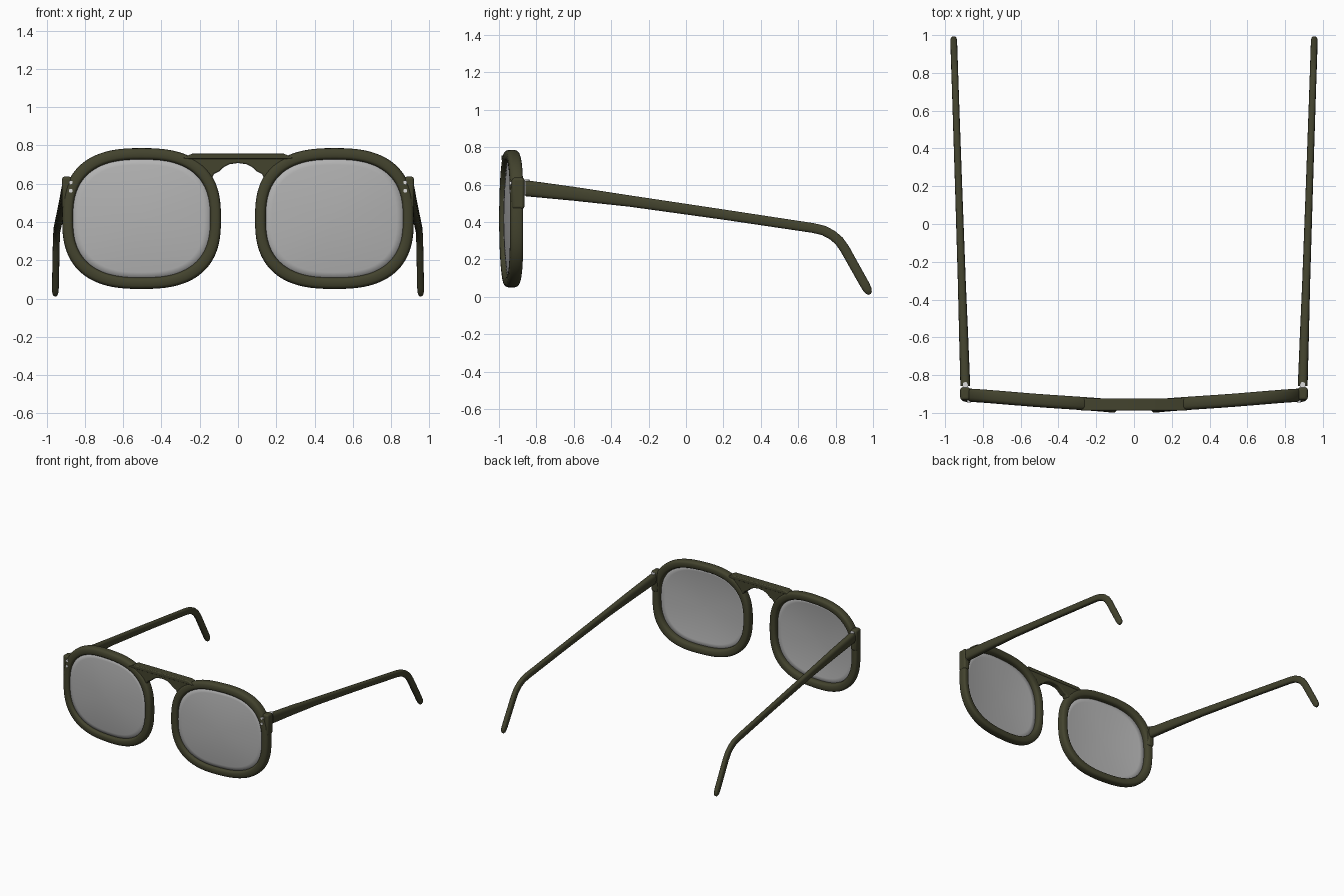
import bpy, bmesh, math
from mathutils import Vector

cube = bpy.data.objects.get("Cube")
if cube:
    bpy.data.objects.remove(cube, do_unlink=True)


def material(name, rgb, rough):
    m = bpy.data.materials.new(name)
    m.use_nodes = True
    m.diffuse_color = (*rgb, 1)
    bsdf = m.node_tree.nodes["Principled BSDF"]
    bsdf.inputs["Base Color"].default_value = (*rgb, 1)
    bsdf.inputs["Roughness"].default_value = rough
    return m


OLIVE = material("dark olive acetate", (0.056, 0.056, 0.027), 0.5)
GLASS = material("grey lens", (0.45, 0.45, 0.45), 0.5)
METAL = material("silver metal", (0.7, 0.7, 0.7), 0.5)

CX, CZ = 0.504, 0.418            # lens centre
INNER, OUTER = (0.358, 0.308), (0.415, 0.368)


def power(angle, n):
    """Point on a unit superellipse."""
    c, s = math.cos(angle), math.sin(angle)
    return (math.copysign(abs(c) ** (2 / n), c), math.copysign(abs(s) ** (2 / n), s))


def angles(n):
    return [2 * math.pi * i / n for i in range(n)]


def front_y(x, z):
    """Wrapped, slightly domed middle surface of the front."""
    return -0.965 + 0.074 * x * x + 0.1 * (z - CZ) ** 2


def finish(name, bm, mat, mirror=True, bevel=0):
    bmesh.ops.recalc_face_normals(bm, faces=bm.faces[:])
    me = bpy.data.meshes.new(name)
    bm.to_mesh(me)
    bm.free()
    me.materials.append(mat)
    ob = bpy.data.objects.new(name, me)
    bpy.context.collection.objects.link(ob)
    bpy.ops.object.select_all(action="DESELECT")
    ob.select_set(True)
    bpy.context.view_layer.objects.active = ob
    bpy.ops.object.shade_smooth_by_angle(angle=math.radians(40))
    if bevel:
        b = ob.modifiers.new("soft edges", "BEVEL")
        b.width, b.segments = bevel, 3
    if mirror:
        ob.modifiers.new("other side", "MIRROR")
    return ob


def loft(rings, closed=False, caps=True):
    """Skin a list of equal-length point rings."""
    bm = bmesh.new()
    loops = [[bm.verts.new(p) for p in ring] for ring in rings]
    pairs = list(zip(loops, loops[1:]))
    if closed:
        pairs.append((loops[-1], loops[0]))
    for a, b in pairs:
        for i in range(len(a)):
            j = (i + 1) % len(a)
            bm.faces.new((a[i], a[j], b[j], b[i]))
    if caps and not closed:
        bm.faces.new(loops[0])
        bm.faces.new(loops[-1])
    return bm


# Rims: a rounded section swept round the lens opening
rings = []
for t in angles(96):
    px, pz = power(t, 2.6)
    ring = []
    for a in angles(20):
        u, v = power(a, 3)
        k = (u + 1) / 2
        x = CX + px * (INNER[0] + (OUTER[0] - INNER[0]) * k)
        z = CZ + pz * (INNER[1] + (OUTER[1] - INNER[1]) * k)
        ring.append((x, front_y(x, z) + 0.035 * v, z))
    rings.append(ring)
finish("rims", loft(rings, closed=True), OLIVE)

# Lenses: domed sheets seated in the rims
rings = []
for i in range(9):
    r = 1.04 * (1 - i / 8) + 0.002
    ring = []
    for t in angles(64):
        px, pz = power(t, 2.6)
        x, z = CX + px * INNER[0] * r, CZ + pz * INNER[1] * r
        ring.append((x, front_y(x, z) - 0.01 - 0.012 * (1 - r * r), z))
    rings.append(ring)
bm = loft(rings, caps=False)
bm.faces.new([v for v in bm.verts][-64:])
lens = finish("lenses", bm, GLASS)
lens.modifiers.new("thickness", "SOLIDIFY").thickness = 0.006


def plate(name, outline, y0, y1, bevel):
    """Extrude an x-z outline from y0 to y1."""
    bm = loft([[(x, y, z) for x, z in outline] for y in (y0, y1)])
    return finish(name, bm, OLIVE, mirror=False, bevel=bevel)


# Keyhole bridge and the flat bar across its top
half = [(0.25, 0.75), (0.32, 0.73), (0.19, 0.64), (0.135, 0.63), (0.125, 0.652),
        (0.098, 0.664), (0.078, 0.684), (0.045, 0.702)]
plate("keyhole_bridge", half + [(0, 0.708)] + [(-x, z) for x, z in reversed(half)],
      -0.98, -0.928, 0.008)
bar = [(0.24, 0.757), (0.3, 0.73)]
plate("brow_bar", bar + [(-x, z) for x, z in reversed(bar)], -0.987, -0.923, 0.006)


def block(name, lo, hi, bevel):
    bm = bmesh.new()
    bmesh.ops.create_cube(bm, size=1)
    for v in bm.verts:
        v.co = [l + (h - l) * (c + 0.5) for l, h, c in zip(lo, hi, v.co)]
    return finish(name, bm, OLIVE, bevel=bevel)


# End pieces at the outer upper corners
block("end_pieces", (0.868, -0.932, 0.47), (0.92, -0.864, 0.637), 0.014)

# Temples: tapered rounded section along a bent path (y, z, half width, half height)
path = [(-0.858, 0.581, 0.026, 0.043), (-0.6, 0.551, 0.024, 0.037),
        (-0.3, 0.512, 0.021, 0.03), (0.2, 0.44, 0.019, 0.027),
        (0.68, 0.368, 0.018, 0.026), (0.735, 0.355, 0.018, 0.026),
        (0.78, 0.332, 0.018, 0.026), (0.818, 0.3, 0.018, 0.026),
        (0.848, 0.258, 0.018, 0.026), (0.955, 0.067, 0.018, 0.025),
        (0.971, 0.038, 0.017, 0.023), (0.979, 0.022, 0.013, 0.016),
        (0.983, 0.014, 0.006, 0.007)]
rings = []
for i, (y, z, w, h) in enumerate(path):
    a, b = path[max(i - 1, 0)], path[min(i + 1, len(path) - 1)]
    d = Vector((b[0] - a[0], b[1] - a[1])).normalized()
    if i == 0:
        d = Vector((1, 0))
    cx = 0.893 + 0.062 * (y + 0.858) / 1.84
    ring = []
    for t in angles(20):
        u, v = power(t, 2.8)
        ring.append((cx + w * u, y - d.y * h * v, z + d.x * h * v))
    rings.append(ring)
finish("temples", loft(rings), OLIVE)


def pin(name, centre, radius, depth, axis):
    """Small metal cylinder along y or z."""
    bm = bmesh.new()
    bmesh.ops.create_cone(bm, cap_ends=True, segments=20, radius1=radius,
                          radius2=radius, depth=depth)
    for v in bm.verts:
        x, y, z = v.co
        v.co = Vector(centre) + Vector((x, z, y) if axis == "y" else (x, y, z))
    finish(name, bm, METAL)


# Hinge barrels and the rivets on the front
pin("hinge_barrels", (0.893, -0.853, 0.585), 0.016, 0.084, "z")
for label, z in (("upper", 0.607), ("lower", 0.563)):
    pin(label + "_rivets", (0.874, -0.93, z), 0.01, 0.03, "y")
